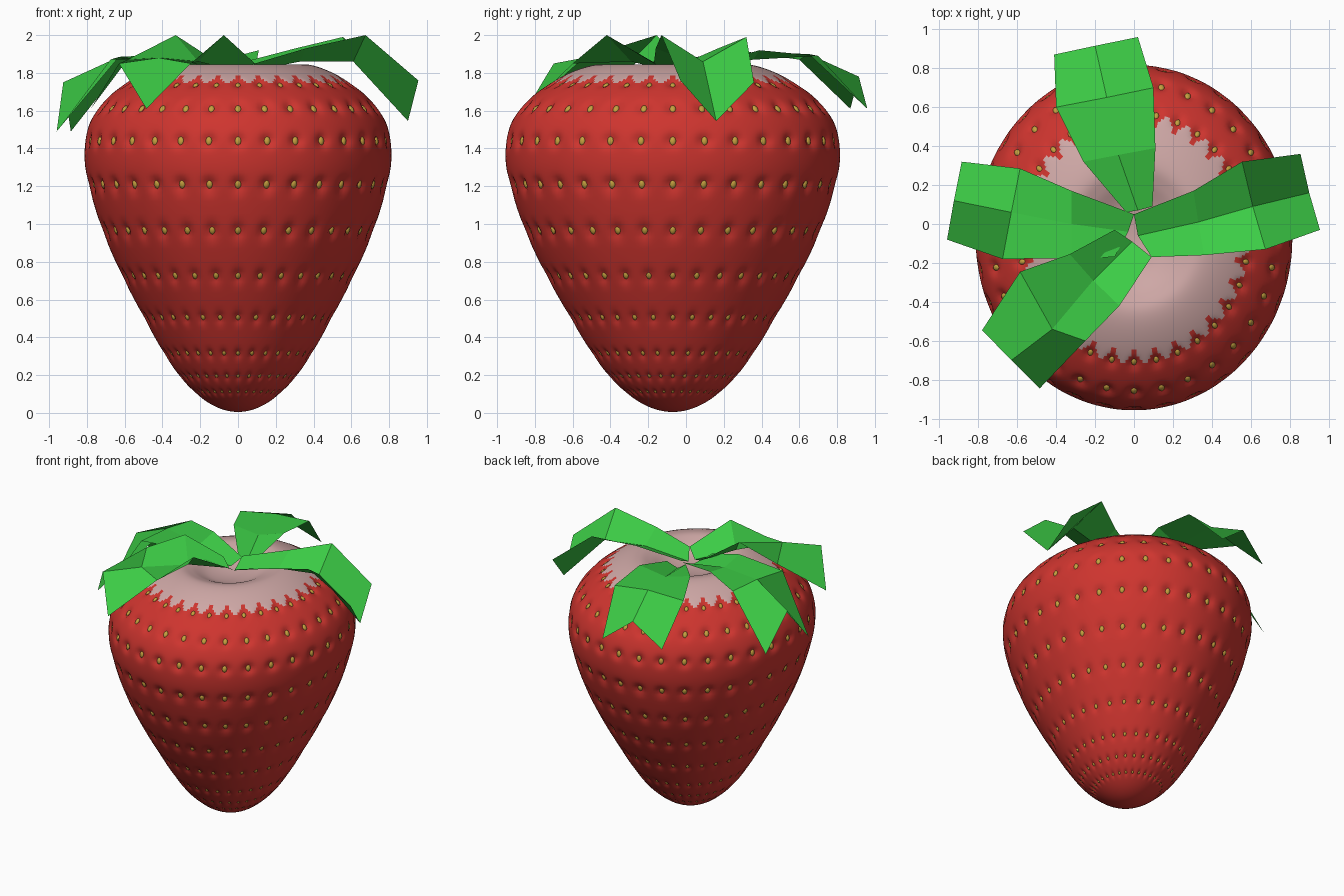
import bpy, bmesh, math
from mathutils import Vector, Matrix

if "Cube" in bpy.data.objects:
    bpy.data.objects.remove(bpy.data.objects["Cube"])

COLS, SUB, STEP = 32, 8, 8
YS, YC = 1.09, -0.07          # elliptical body: depth stretch and offset


def material(name, rgb):
    m = bpy.data.materials.new(name)
    m.diffuse_color = (*rgb, 1)
    m.use_nodes = True
    m.node_tree.nodes["Principled BSDF"].inputs["Base Color"].default_value = m.diffuse_color
    return m


red = material("red_skin", (0.62, 0.035, 0.028))
cream = material("cream_top", (0.62, 0.39, 0.38))
gold = material("seed_gold", (0.55, 0.35, 0.05))
green = material("leaf_green", (0.045, 0.6, 0.06))


def add_object(name, bm, mats, smooth):
    mesh = bpy.data.meshes.new(name)
    for f in bm.faces:
        f.smooth = smooth
    bm.to_mesh(mesh)
    bm.free()
    for m in mats:
        mesh.materials.append(m)
    ob = bpy.data.objects.new(name, mesh)
    bpy.context.collection.objects.link(ob)
    return ob


# Body profile (radius, height) from the tip up and into the top dimple
pts = [(0, .005), (.1, .025), (.2, .085), (.305, .19), (.4, .33), (.495, .5),
       (.61, .72), (.715, .96), (.79, 1.205), (.813, 1.36), (.80, 1.49),
       (.735, 1.62), (.61, 1.735), (.48, 1.81), (.36, 1.845), (.27, 1.825),
       (.15, 1.77), (0, 1.75)]
P = [Vector(p) for p in pts]
ext = [Vector((-.1, .025))] + P + [Vector((-.15, 1.77))]
curve = []
for i in range(len(P) - 1):
    a, b, c, d = ext[i:i + 4]
    for k in range(STEP):
        t = k / STEP
        curve.append(.5 * (2 * b + (c - a) * t + (2 * a - 5 * b + 4 * c - d) * t * t
                           + (3 * b - a - 3 * c + d) * t ** 3))
curve.append(P[-1])
normals = []
for i in range(len(curve)):
    t = (curve[min(i + 1, len(curve) - 1)] - curve[max(i - 1, 0)]).normalized()
    normals.append(Vector((t.y, -t.x)))


def to3d(p, ang):
    return Vector((p.x * math.cos(ang), YS * p.x * math.sin(ang) + YC, p.y))


# Seed rows: the nearest curve sample to each height, with a size factor
rows = []
for z in (.105, .19, .32, .5, .72, .96, 1.205, 1.44, 1.62, 1.742):
    i = min(range(14 * STEP), key=lambda n: abs(curve[n].y - z))
    rows.append((i, min(1, .25 + curve[i].x)))

# Body with a pit pressed in at every seed
bm = bmesh.new()
n = COLS * SUB
rings = []
for i in range(1, len(curve) - 1):
    ring = []
    for j in range(n):
        ang = 2 * math.pi * j / n
        off = min(j % SUB, SUB - j % SUB) / (SUB / 2)
        depth = 0
        for ri, k in rows:
            dist = (curve[i] - curve[ri]).length / (.034 * k)
            if dist < 3:
                depth += .026 * k * math.exp(-dist ** 2 - (off / .42) ** 2)
        ring.append(bm.verts.new(to3d(curve[i] - normals[i] * depth, ang)))
    rings.append(ring)
tip = bm.verts.new(to3d(curve[0], 0))
dimple = bm.verts.new(to3d(curve[-1], 0))
for j in range(n):
    q = (j + 1) % n
    u = (j + .5) % SUB
    off = min(u, SUB - u) / (SUB / 2)
    bm.faces.new((tip, rings[0][q], rings[0][j]))
    bm.faces.new((dimple, rings[-1][j], rings[-1][q])).material_index = 1
    for i in range(len(rings) - 1):
        f = bm.faces.new((rings[i][j], rings[i][q], rings[i + 1][q], rings[i + 1][j]))
        # cream patch with a toothed border between the top seeds
        if curve[i + 1].y > 1.6 and curve[i + 1].x < .53 + .09 * off:
            f.material_index = 1
add_object("berry_body", bm, [red, cream], True)

# Seeds sitting in the pits
bm = bmesh.new()
for ri, k in rows:
    p, nr = curve[ri], normals[ri]
    for c in range(COLS):
        ang = 2 * math.pi * c / COLS
        side = Vector((-math.sin(ang), YS * math.cos(ang), 0)).normalized()
        up = Vector((-nr.y * math.cos(ang), -YS * nr.y * math.sin(ang), nr.x)).normalized()
        out = side.cross(up).normalized()
        rot = Matrix((side, up, out)).transposed().to_4x4()
        loc = to3d(p - nr * .021 * k, ang)
        mat = Matrix.Translation(loc) @ rot @ Matrix.Diagonal((.018 * k, .026 * k, .013 * k, 1))
        bmesh.ops.create_uvsphere(bm, u_segments=8, v_segments=6, radius=1, matrix=mat)
add_object("seeds", bm, [gold], True)


# Leaves: folded strips, each row is (edge, fold, edge) from base to end
def leaf(name, strip):
    bm = bmesh.new()
    vs = [[bm.verts.new(p) for p in row] for row in strip]
    for a, b in zip(vs, vs[1:]):
        for k in (0, 1):
            bm.faces.new((a[k], a[k + 1], b[k + 1], b[k]))
    bm.normal_update()
    if sum(f.normal.z for f in bm.faces) < 0:
        bmesh.ops.reverse_faces(bm, faces=bm.faces[:])
    add_object(name, bm, [green], False)


leaf("leaf_right", [
    [(0, .05, 1.85), (.02, -.06, 1.80), (.09, -.17, 1.85)],
    [(.305, .17, 1.93), (.33, .01, 1.86), (.36, -.16, 1.93)],
    [(.555, .32, 1.99), (.61, .09, 1.86), (.675, -.13, 2.0)],
    [(.855, .36, 1.75), (.90, .16, 1.545), (.955, -.03, 1.76)]])
leaf("leaf_back", [
    [(-.04, .06, 1.84), (.02, .07, 1.80), (.095, .09, 1.84)],
    [(-.26, .32, 1.91), (-.08, .355, 1.87), (.11, .39, 1.92)],
    [(-.40, .60, 1.87), (-.14, .65, 1.90), (.10, .70, 1.89)],
    [(-.41, .87, 1.61), (-.2, .915, 1.78), (.02, .96, 1.61)]])
leaf("leaf_left", [
    [(0, .05, 1.84), (-.03, -.04, 1.80), (-.10, -.17, 1.85)],
    [(-.32, .17, 1.90), (-.32, 0, 1.87), (-.32, -.175, 1.90)],
    [(-.585, .285, 1.87), (-.63, .06, 1.885), (-.675, -.18, 1.87)],
    [(-.885, .32, 1.49), (-.925, .12, 1.75), (-.96, -.08, 1.49)]])
leaf("leaf_front_left", [
    [(-.10, -.03, 1.85), (-.01, -.09, 1.81), (.09, -.17, 1.85)],
    [(-.33, -.155, 2.0), (-.21, -.29, 1.86), (-.075, -.42, 2.0)],
    [(-.585, -.245, 1.87), (-.42, -.54, 1.88), (-.25, -.60, 1.85)],
    [(-.78, -.545, 1.61), (-.63, -.70, 1.85), (-.485, -.845, 1.61)]])
